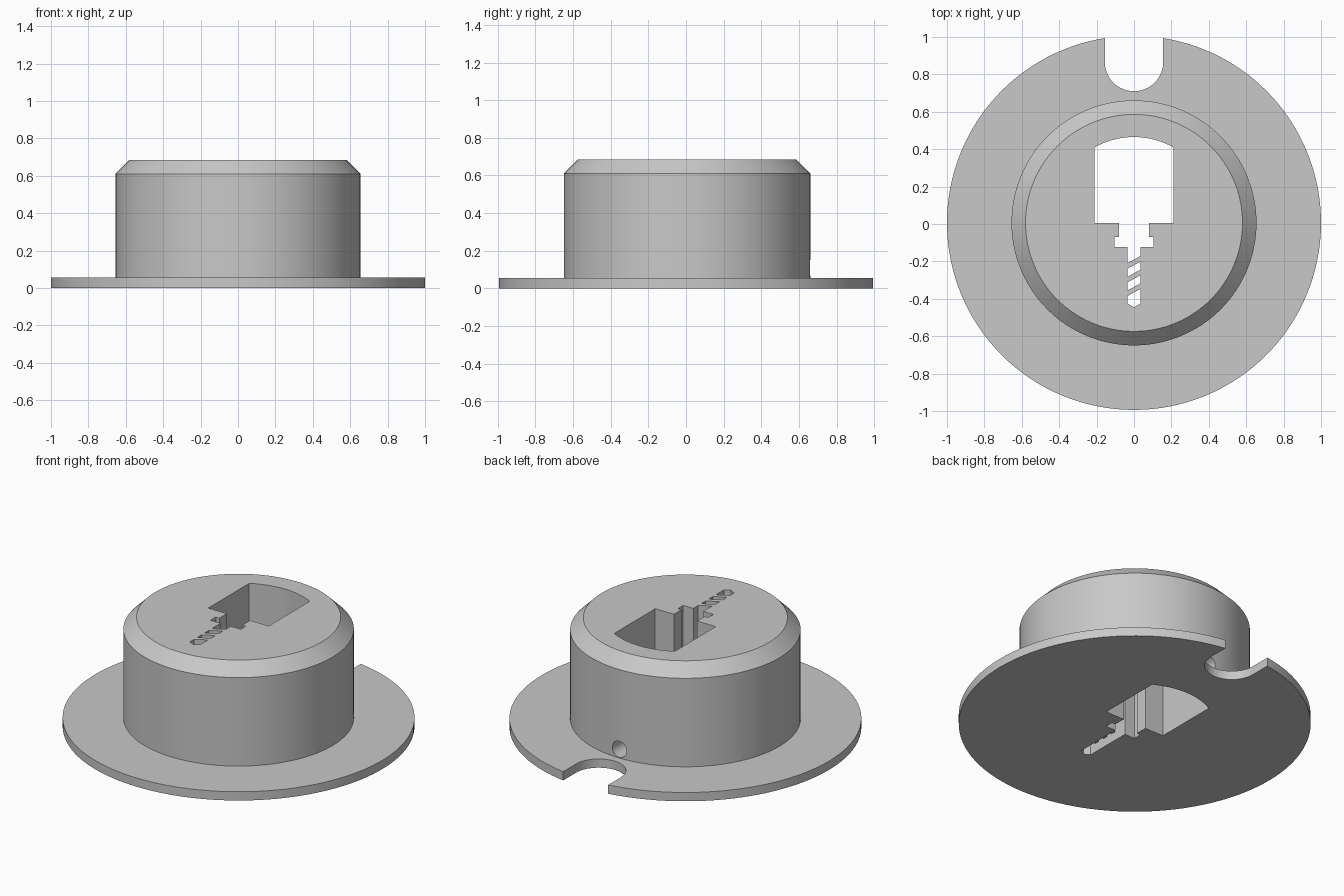
import bpy, bmesh, math
from mathutils import Matrix, Vector

if "Cube" in bpy.data.objects:
    bpy.data.objects.remove(bpy.data.objects["Cube"])

CY = 0.006      # axis of the round parts
FLANGE = 0.055  # flange thickness
TOP = 0.685     # overall height

grey = bpy.data.materials.new("plain grey")
grey.use_nodes = True
grey.diffuse_color = (0.58, 0.58, 0.58, 1)
grey.node_tree.nodes["Principled BSDF"].inputs["Base Color"].default_value = (0.58, 0.58, 0.58, 1)


def finish(name, bm):
    bmesh.ops.recalc_face_normals(bm, faces=bm.faces)
    mesh = bpy.data.meshes.new(name)
    bm.to_mesh(mesh)
    bm.free()
    mesh.materials.append(grey)
    obj = bpy.data.objects.new(name, mesh)
    bpy.context.scene.collection.objects.link(obj)
    return obj


def lathe(name, profile, steps=128):
    bm = bmesh.new()
    verts = [bm.verts.new((r, CY, z)) for r, z in profile]
    edges = [bm.edges.new(pair) for pair in zip(verts, verts[1:])]
    bmesh.ops.spin(bm, geom=verts + edges, cent=(0, CY, 0), axis=(0, 0, 1),
                   angle=2 * math.pi, steps=steps)
    bmesh.ops.remove_doubles(bm, verts=bm.verts, dist=0.0001)
    return finish(name, bm)


def prism(name, outline, z0, z1):
    bm = bmesh.new()
    face = bm.faces.new([bm.verts.new((x, y, z0)) for x, y in outline])
    top = bmesh.ops.extrude_face_region(bm, geom=[face])["geom"]
    bmesh.ops.translate(bm, vec=(0, 0, z1 - z0),
                        verts=[v for v in top if isinstance(v, bmesh.types.BMVert)])
    return finish(name, bm)


def cut(target, cutter):
    cutter.hide_render = True
    cutter.hide_set(True)
    mod = target.modifiers.new(cutter.name, 'BOOLEAN')
    mod.operation = 'DIFFERENCE'
    mod.solver = 'EXACT'
    mod.object = cutter


def arc(cx, cy, r, a0, a1, n):
    return [(cx + r * math.cos(math.radians(a0 + (a1 - a0) * i / n)),
             cy + r * math.sin(math.radians(a0 + (a1 - a0) * i / n))) for i in range(n + 1)]


# Flanged round body with chamfered top
body = lathe("flanged_body", [(0, 0), (1, 0), (1, FLANGE), (0.655, FLANGE),
                              (0.655, 0.61), (0.58, TOP), (0, TOP)])

# Tool-shaped opening: handle with arched end, neck, collar and pointed bit
half = [(0.21, 0.005), (0.08, 0.005), (0.08, -0.07), (0.105, -0.07), (0.105, -0.122),
        (0.035, -0.122), (0.035, -0.425)]
arch = arc(0, 0.036, 0.429, 180 - 60.7, 60.7, 16)
opening = arch + half + [(0, -0.445)] + [(-x, y) for x, y in reversed(half)]
cut(body, prism("opening_cutter", opening, -0.1, TOP + 0.1))

# U-shaped notch in the back of the flange
notch = arc(0, 0.866, 0.156, 180, 360, 32) + [(0.156, 1.2), (-0.156, 1.2)]
cut(body, prism("notch_cutter", notch, -0.1, FLANGE + 0.005))

# Round cable hole from the back into the opening
bm = bmesh.new()
bmesh.ops.create_cone(bm, cap_ends=True, segments=32, radius1=0.05, radius2=0.05, depth=0.5,
                      matrix=Matrix.Translation(Vector((0, 0.6, 0.11))) @ Matrix.Rotation(math.pi / 2, 4, 'X'))
cut(body, finish("cable_hole_cutter", bm))

bpy.context.view_layer.update()
bpy.context.view_layer.objects.active = body
body.select_set(True)
for mod in list(body.modifiers):
    bpy.ops.object.modifier_apply(modifier=mod.name)
bpy.ops.object.shade_smooth_by_angle(angle=math.radians(25))

# Slanted bars across the bit slot
for i in range(3):
    y = -0.205 - 0.073 * i
    bar = [(-0.035, y - 0.034), (0.035, y + 0.004), (0.035, y + 0.034), (-0.035, y - 0.004)]
    prism(f"bit_bar_{i + 1}", bar, FLANGE, TOP)
